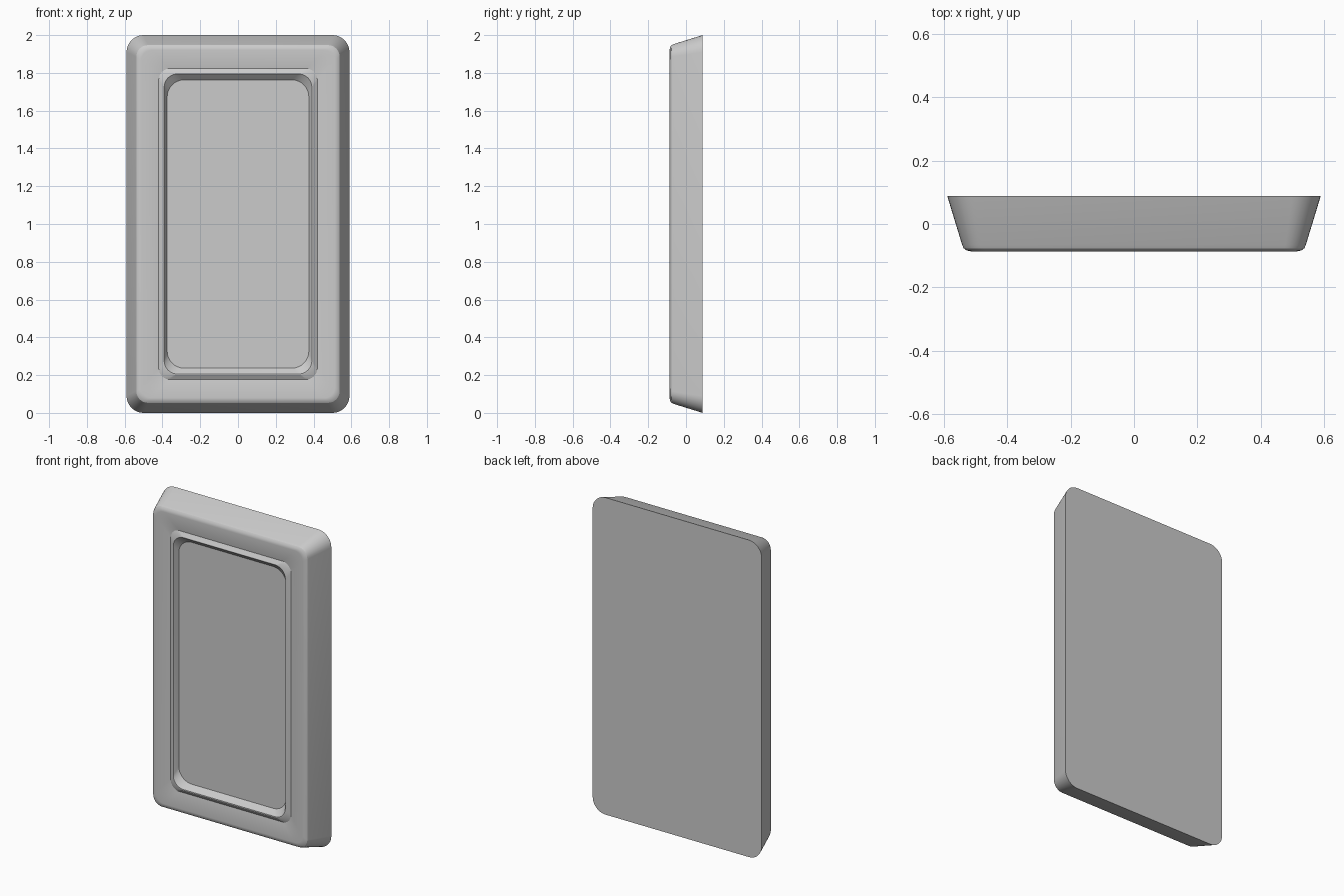
import bpy, bmesh, math

if "Cube" in bpy.data.objects:
    bpy.data.objects.remove(bpy.data.objects["Cube"])

SEG = 8  # steps per rounded corner


def ring(bm, hx, hz, r, y):
    """Rounded rectangle loop of vertices centred on z = 1."""
    verts = []
    for i, (sx, sz) in enumerate([(1, 1), (-1, 1), (-1, -1), (1, -1)]):
        for k in range(SEG + 1):
            a = math.pi / 2 * (i + k / SEG)
            verts.append(bm.verts.new((sx * (hx - r) + r * math.cos(a), y,
                                       1 + sz * (hz - r) + r * math.sin(a))))
    return verts


def build_shell(name, profile):
    bm = bmesh.new()
    rings = [ring(bm, *p) for p in profile]
    for a, b in zip(rings, rings[1:]):
        n = len(a)
        for i in range(n):
            j = (i + 1) % n
            bm.faces.new((a[i], a[j], b[j], b[i]))
    bm.faces.new(rings[0])
    bm.faces.new(rings[-1])
    bmesh.ops.recalc_face_normals(bm, faces=bm.faces)
    mesh = bpy.data.meshes.new(name)
    bm.to_mesh(mesh)
    bm.free()
    obj = bpy.data.objects.new(name, mesh)
    bpy.context.collection.objects.link(obj)
    bpy.context.view_layer.objects.active = obj
    obj.select_set(True)
    bpy.ops.object.shade_smooth_by_angle(angle=math.radians(28))
    return obj


# Half width, half height, corner radius, depth: back to front, then into the panel
build_shell("framed_panel", [
    (0.590, 1.000, 0.090, 0.088),    # back edge
    (0.543, 0.952, 0.065, -0.066),   # tapered side
    (0.538, 0.947, 0.062, -0.077),   # rounded front edge
    (0.528, 0.937, 0.058, -0.084),
    (0.512, 0.921, 0.055, -0.087),
    (0.420, 0.823, 0.060, -0.071),   # frame face dishing inward
    (0.396, 0.799, 0.070, -0.087),   # raised inner lip
    (0.391, 0.794, 0.070, -0.087),
    (0.375, 0.763, 0.090, -0.055),   # recessed panel
])
